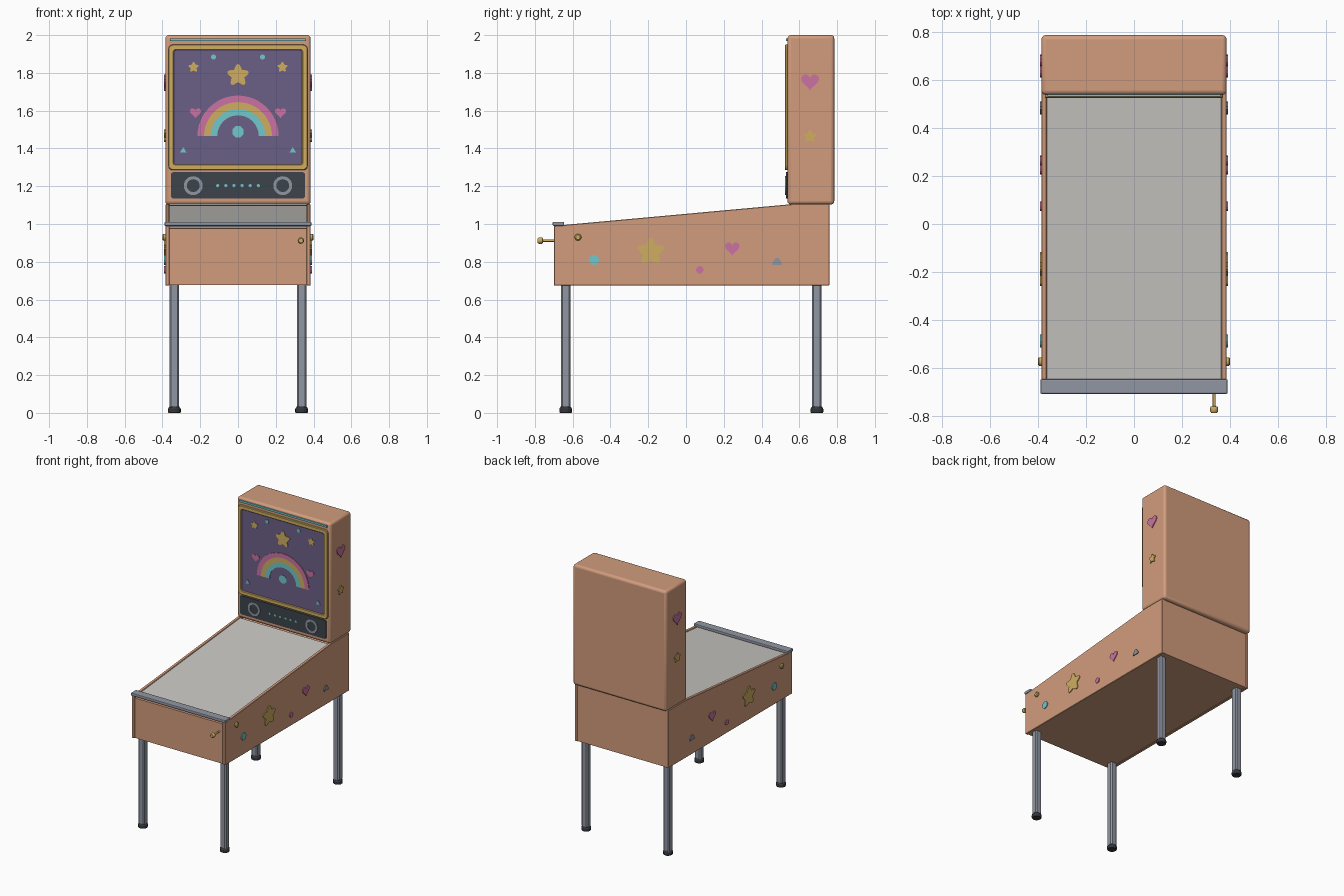
import bpy, bmesh, math
from mathutils import Vector

if "Cube" in bpy.data.objects:
    bpy.data.objects.remove(bpy.data.objects["Cube"])


def mat(name, r, g, b):
    m = bpy.data.materials.new(name)
    m.diffuse_color = (r, g, b, 1)
    m.use_nodes = True
    m.node_tree.nodes["Principled BSDF"].inputs["Base Color"].default_value = m.diffuse_color
    return m


WOOD = mat("peach_cabinet", 0.64, 0.335, 0.205)
STEEL = mat("steel_grey", 0.28, 0.305, 0.36)
GOLD = mat("gold", 0.62, 0.42, 0.12)
PURPLE = mat("purple", 0.148, 0.115, 0.24)
TEAL = mat("teal", 0.17, 0.57, 0.60)
PINK = mat("pink", 0.60, 0.17, 0.37)
DARK = mat("charcoal", 0.045, 0.056, 0.068)
BLACK = mat("black_rubber", 0.035, 0.037, 0.043)
GLASS = mat("pale_glass", 0.58, 0.57, 0.54)

FRONT = lambda u, v, d: (u, d, v)
SIDE = lambda u, v, d: (d, u, v)
TOP = lambda u, v, d: (u, v, d)


def finish(bm, name, material, bevel=0, segs=2, smooth=False):
    bmesh.ops.recalc_face_normals(bm, faces=bm.faces)
    me = bpy.data.meshes.new(name)
    bm.to_mesh(me)
    bm.free()
    ob = bpy.data.objects.new(name, me)
    bpy.context.collection.objects.link(ob)
    me.materials.append(material)
    if bevel:
        m = ob.modifiers.new("bevel", 'BEVEL')
        m.width, m.segments = bevel, segs
        m.limit_method = 'ANGLE'
    if smooth:
        bpy.context.view_layer.objects.active = ob
        ob.select_set(True)
        bpy.ops.object.shade_smooth_by_angle(angle=math.radians(40))
        ob.select_set(False)
    return ob


def loft(name, material, loops, **kw):
    """Skin a list of equal-length 3D loops and cap both ends."""
    bm = bmesh.new()
    vs = [[bm.verts.new(p) for p in lp] for lp in loops]
    n = len(vs[0])
    for a, b in zip(vs, vs[1:]):
        for i in range(n):
            j = (i + 1) % n
            bm.faces.new((a[i], a[j], b[j], b[i]))
    bm.faces.new(vs[0])
    bm.faces.new(vs[-1])
    return finish(bm, name, material, **kw)


def prism(name, material, pts, plane, d0, d1, **kw):
    return loft(name, material, [[plane(u, v, d) for u, v in pts] for d in (d0, d1)], **kw)


def ring(name, material, outer, inner, plane, d0, d1, **kw):
    loops = [[plane(u, v, d) for u, v in o]
             for o, d in ((outer, d0), (outer, d1), (inner, d1), (inner, d0))]
    bm = bmesh.new()
    vs = [[bm.verts.new(p) for p in lp] for lp in loops]
    n = len(outer)
    for k in range(4):
        a, b = vs[k], vs[(k + 1) % 4]
        for i in range(n):
            j = (i + 1) % n
            bm.faces.new((a[i], a[j], b[j], b[i]))
    return finish(bm, name, material, **kw)


def box(name, material, x0, x1, y0, y1, z0, z1, **kw):
    return prism(name, material, [(x0, y0), (x1, y0), (x1, y1), (x0, y1)], TOP, z0, z1, **kw)


# Outline shapes
def ngon(cu, cv, r, n=12, start=0.0):
    return [(cu + r * math.cos(start + math.tau * i / n),
             cv + r * math.sin(start + math.tau * i / n)) for i in range(n)]


def star(cu, cv, r):
    # blunt tips: two points per arm plus one valley
    pts = []
    for i in range(5):
        a = math.pi / 2 + math.tau * i / 5
        for da, k in ((-0.16, 0.94), (0, 1), (0.16, 0.94), (math.pi / 5, 0.6)):
            pts.append((cu + r * k * math.cos(a + da), cv + r * k * math.sin(a + da)))
    return pts


def heart(cu, cv, w, n=24):
    s = w / 32
    return [(cu + s * 16 * math.sin(t) ** 3,
             cv + s * (2 + 13 * math.cos(t) - 5 * math.cos(2 * t) - 2 * math.cos(3 * t) - math.cos(4 * t)))
            for t in (math.tau * i / n for i in range(n))]


def round_rect(u0, u1, v0, v1, r, n=4):
    pts = []
    for q, (cu, cv) in enumerate(((u1 - r, v1 - r), (u0 + r, v1 - r), (u0 + r, v0 + r), (u1 - r, v0 + r))):
        for i in range(n + 1):
            a = math.pi / 2 * (q + i / n)
            pts.append((cu + r * math.cos(a), cv + r * math.sin(a)))
    return pts


def arch(cu, cv, r0, r1, n=24):
    arc = lambda r: [(cu + r * math.cos(math.pi * i / n), cv + r * math.sin(math.pi * i / n))
                     for i in range(n + 1)]
    return arc(r1) + arc(r0)[::-1]


# Cabinet: sloped side boards around a slightly lower core
side_profile = [(-0.70, 0.675), (0.76, 0.675), (0.76, 1.105), (0.56, 1.105), (-0.70, 0.99)]
for s in (-1, 1):
    prism("side_board", WOOD, side_profile, SIDE, s * 0.362, s * 0.385, bevel=0.003, segs=1)
prism("cabinet_core", WOOD, [(-0.695, 0.678), (0.757, 0.678), (0.757, 1.10), (0.55, 1.085), (-0.695, 0.975)],
      SIDE, -0.362, 0.362)
prism("playfield_glass", GLASS, [(-0.66, 0.975), (0.545, 1.082), (0.545, 1.098), (-0.66, 0.988)],
      SIDE, -0.362, 0.362)
box("lock_bar", STEEL, -0.389, 0.389, -0.706, -0.645, 0.99, 1.011, bevel=0.005)

# Legs and feet
for sx in (-1, 1):
    for y in (-0.637, 0.693):
        x = sx * 0.337
        box("leg", STEEL, x - 0.025, x + 0.025, y - 0.025, y + 0.025, 0.025, 0.685, bevel=0.008, segs=1)
        loft("foot", BLACK, [[(u, v, z) for u, v in ngon(x, y, r, 16)]
                             for z, r in ((0, 0.031), (0.006, 0.034), (0.021, 0.034), (0.037, 0.024))])

# Plunger with knob
px, pz = 0.333, 0.912
loft("plunger", GOLD, [[(u, y, v) for u, v in ngon(px, pz, r, 12)] for y, r in
                       ((-0.69, 0.006), (-0.757, 0.006), (-0.759, 0.014), (-0.764, 0.017),
                        (-0.778, 0.017), (-0.785, 0.012))], smooth=True)

# Head box
box("head_box", WOOD, -0.385, 0.385, 0.537, 0.785, 1.103, 2.0, bevel=0.018, segs=3, smooth=True)
box("top_trim", TEAL, -0.36, 0.36, 0.529, 0.54, 1.969, 1.983)
ring("display_frame", GOLD, round_rect(-0.37, 0.37, 1.285, 1.95, 0.025),
     round_rect(-0.34, 0.34, 1.315, 1.92, 0.012), FRONT, 0.54, 0.523, bevel=0.004, segs=1)
prism("display_panel", PURPLE, round_rect(-0.345, 0.345, 1.31, 1.925, 0.012), FRONT, 0.54, 0.531)
prism("speaker_panel", DARK, round_rect(-0.355, 0.355, 1.135, 1.275, 0.015), FRONT, 0.54, 0.530)


# Display artwork
def art(name, material, pts):
    prism(name, material, pts, FRONT, 0.532, 0.527)


for name, m, r in (("rainbow_outer", PINK, 0.18), ("rainbow_middle", GOLD, 0.145), ("rainbow_inner", TEAL, 0.11)):
    art(name, m, arch(0, 1.465, r, r + 0.035))
art("display_star", GOLD, star(0, 1.787, 0.06))
art("display_hexagon", TEAL, ngon(0, 1.488, 0.032, 8, math.pi / 8))
for s in (-1, 1):
    art("small_star", GOLD, star(s * 0.235, 1.83, 0.028))
    art("display_dot", TEAL, ngon(s * 0.13, 1.884, 0.014, 8))
    art("display_heart", PINK, heart(s * 0.225, 1.587, 0.06))
    art("display_triangle", TEAL, ngon(s * 0.29, 1.388, 0.02, 3, math.pi / 2))
    ring("speaker_ring", STEEL, ngon(s * 0.237, 1.203, 0.05, 24), ngon(s * 0.237, 1.203, 0.034, 24),
         FRONT, 0.532, 0.525)
for i in range(6):
    art("indicator_light", TEAL, ngon((i - 2.5) * 0.043, 1.203, 0.009, 8))

# Side decorations and buttons, the same on both sides
for s in (-1, 1):
    for name, m, pts in (
            ("side_dot", TEAL, ngon(-0.487, 0.81, 0.027, 12)),
            ("side_star", GOLD, star(-0.187, 0.853, 0.074)),
            ("side_small_dot", PINK, ngon(0.073, 0.757, 0.02, 12)),
            ("side_heart", PINK, heart(0.245, 0.868, 0.078)),
            ("side_triangle", STEEL, [(0.455, 0.783), (0.509, 0.783), (0.506, 0.797),
                                      (0.489, 0.82), (0.475, 0.82), (0.458, 0.797)]),
            ("head_heart", PINK, heart(0.657, 1.75, 0.096)),
            ("head_star", GOLD, star(0.657, 1.464, 0.035))):
        prism(name, m, pts, SIDE, s * 0.384, s * 0.391)
    loft("flipper_button", GOLD, [[(s * x, u, v) for u, v in ngon(-0.572, 0.93, r, 16)]
                                  for x, r in ((0.38, 0.018), (0.394, 0.018), (0.4, 0.012))])
